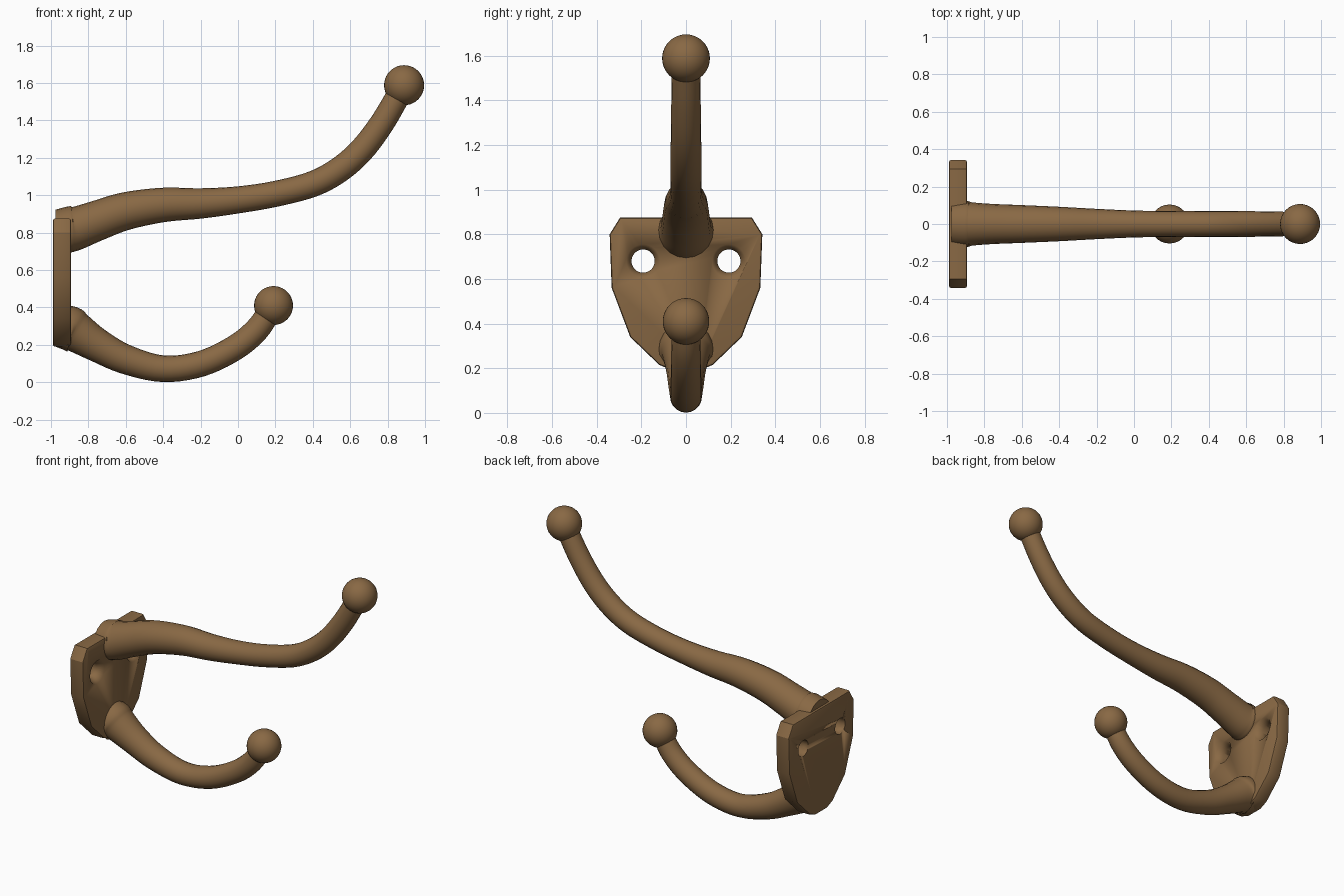
import bpy, bmesh, math
from mathutils import Vector

if "Cube" in bpy.data.objects:
    bpy.data.objects.remove(bpy.data.objects["Cube"])

brown = bpy.data.materials.new("bronze brown")
brown.diffuse_color = (0.25, 0.14, 0.058, 1)
brown.use_nodes = True
brown.node_tree.nodes["Principled BSDF"].inputs["Base Color"].default_value = brown.diffuse_color


def finish(bm, name, angle=35):
    bmesh.ops.recalc_face_normals(bm, faces=bm.faces)
    me = bpy.data.meshes.new(name)
    bm.to_mesh(me)
    bm.free()
    me.materials.append(brown)
    ob = bpy.data.objects.new(name, me)
    bpy.context.collection.objects.link(ob)
    bpy.ops.object.select_all(action='DESELECT')
    ob.select_set(True)
    bpy.context.view_layer.objects.active = ob
    bpy.ops.object.shade_smooth_by_angle(angle=math.radians(angle))
    return ob


def loft(bm, rings):
    for a, b in zip(rings, rings[1:]):
        n = len(a)
        for i in range(n):
            bm.faces.new((a[i], a[(i + 1) % n], b[(i + 1) % n], b[i]))
    bm.faces.new(rings[0])
    bm.faces.new(rings[-1])


def arm(name, keys, steps=5, sides=20):
    """Tapered tube through (x, z, radius) keys, starting flat on the plate."""
    k = [Vector(p) for p in keys]
    k = [2 * k[0] - k[1]] + k + [2 * k[-1] - k[-2]]
    pts = []
    for i in range(1, len(k) - 2):
        p0, p1, p2, p3 = k[i - 1:i + 3]
        for s in range(steps):
            t = s / steps
            pts.append(0.5 * (2 * p1 + (p2 - p0) * t + (2 * p0 - 5 * p1 + 4 * p2 - p3) * t * t
                              + (3 * p1 - p0 - 3 * p2 + p3) * t ** 3))
    pts.append(k[-2])
    bm = bmesh.new()
    rings = []
    for i, p in enumerate(pts):
        d = pts[min(i + 1, len(pts) - 1)] - pts[max(i - 1, 0)]
        # blend from a vertical ring at the plate to rings square to the path
        ang = math.atan2(d.y, d.x) * min(1, i / (2 * steps))
        ring = []
        for j in range(sides):
            a = 2 * math.pi * j / sides
            u, v = p.z * math.cos(a), p.z * math.sin(a)
            ring.append(bm.verts.new((p.x - math.sin(ang) * v, u, p.y + math.cos(ang) * v)))
        rings.append(ring)
    loft(bm, rings)
    return finish(bm, name)


def ball(name, x, z, r):
    bm = bmesh.new()
    bmesh.ops.create_uvsphere(bm, u_segments=32, v_segments=20, radius=r)
    bmesh.ops.translate(bm, verts=bm.verts, vec=(x, 0, z))
    return finish(bm, name)


# wall plate: mirrored shield outline with bevelled rims
half = [(0.295, 0.875), (0.342, 0.80), (0.333, 0.56), (0.25, 0.34), (0.12, 0.215), (0.06, 0.19)]
outline = half + [(-y, z) for y, z in reversed(half)]
bm = bmesh.new()
loft(bm, [[bm.verts.new((x, y, z)) for y, z in outline] for x in (-0.99, -0.892)])
rims = [e for e in bm.edges if abs(e.verts[0].co.x - e.verts[1].co.x) < 1e-4]
bmesh.ops.bevel(bm, geom=rims, offset=0.012, segments=2, affect='EDGES', profile=0.5)
plate = finish(bm, "wall_plate", 30)

# countersunk screw holes
for name, y in (("left", -0.192), ("right", 0.192)):
    bm = bmesh.new()
    loft(bm, [[bm.verts.new((x, y + r * math.cos(2 * math.pi * i / 32),
                             0.68 + r * math.sin(2 * math.pi * i / 32))) for i in range(32)]
              for x, r in ((-1.1, 0.052), (-0.935, 0.052), (-0.892, 0.075), (-0.8, 0.075))])
    cutter = finish(bm, name + "_screw_hole_cutter")
    cutter.hide_render = True
    cutter.hide_set(True)
    mod = plate.modifiers.new(name + " hole", 'BOOLEAN')
    mod.operation = 'DIFFERENCE'
    mod.solver = 'EXACT'
    mod.object = cutter

# upper S-shaped arm, first keys flare into the plate
arm("upper_arm", [(-0.975, 0.805, 0.118), (-0.895, 0.818, 0.123), (-0.86, 0.825, 0.115),
                  (-0.75, 0.865, 0.107), (-0.6, 0.915, 0.101), (-0.4, 0.948, 0.092),
                  (-0.2, 0.956, 0.081), (0, 0.975, 0.072), (0.2, 1.007, 0.069),
                  (0.4, 1.06, 0.069), (0.54, 1.135, 0.069), (0.66, 1.24, 0.068),
                  (0.77, 1.385, 0.066), (0.87, 1.555, 0.064)])
ball("upper_ball", 0.888, 1.588, 0.107)

# lower J-shaped arm
arm("lower_arm", [(-0.98, 0.30, 0.108), (-0.895, 0.285, 0.122), (-0.86, 0.265, 0.108),
                  (-0.75, 0.197, 0.09), (-0.6, 0.122, 0.079), (-0.4, 0.072, 0.071),
                  (-0.2, 0.098, 0.069), (-0.02, 0.182, 0.068), (0.10, 0.28, 0.066),
                  (0.175, 0.39, 0.062)])
ball("lower_ball", 0.19, 0.41, 0.104)
